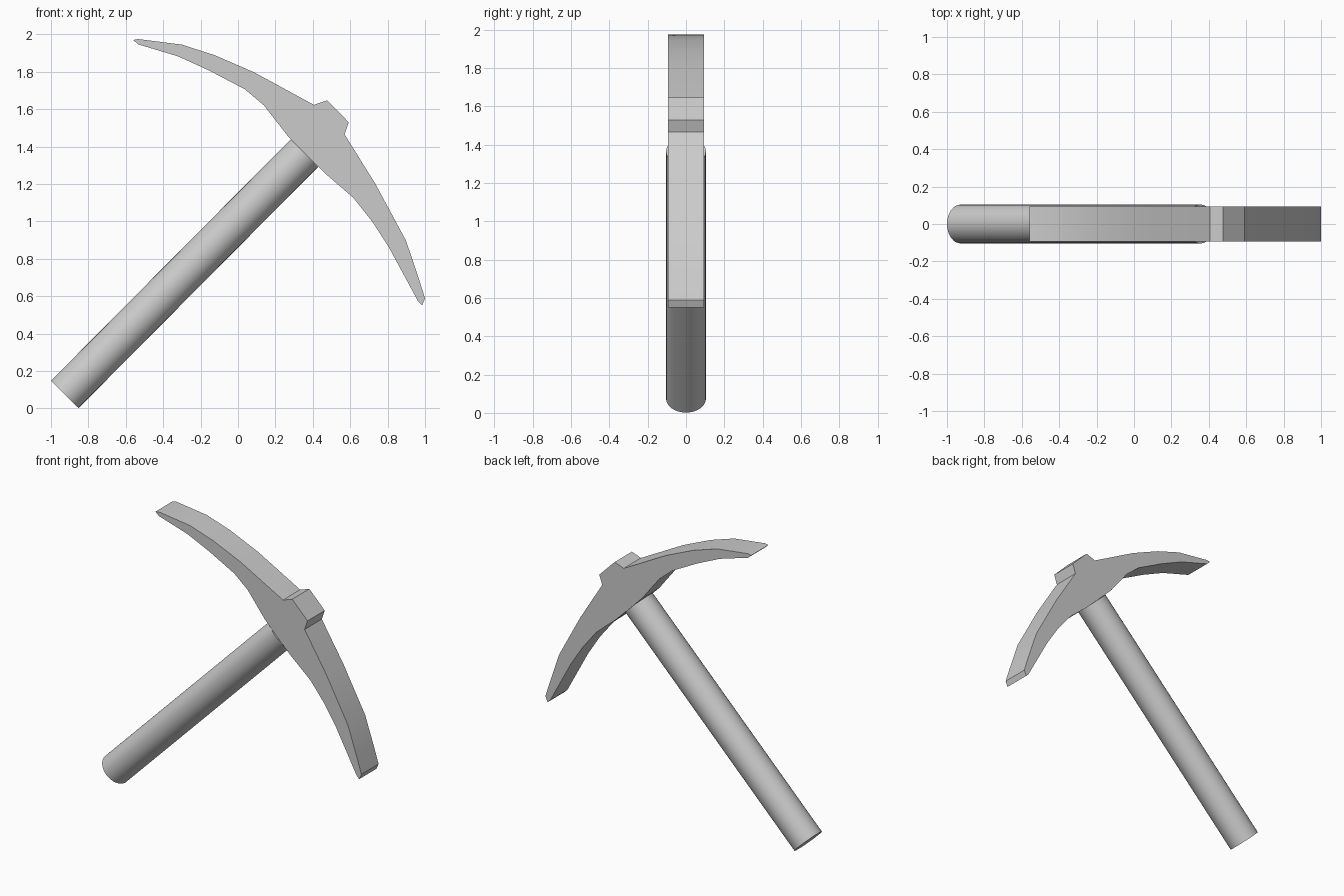
import bpy, bmesh, math
from mathutils import Vector

if "Cube" in bpy.data.objects:
    bpy.data.objects.remove(bpy.data.objects["Cube"])


def smooth(ob):
    bpy.ops.object.select_all(action='DESELECT')
    ob.select_set(True)
    bpy.context.view_layer.objects.active = ob
    bpy.ops.object.shade_smooth_by_angle(angle=math.radians(30))


# Curved double-ended head: side profile (x, z) extruded through y
profile = [
    (-0.56, 1.97), (-0.535, 1.975), (-0.30, 1.945), (-0.123, 1.888), (0.086, 1.797),
    (0.406, 1.623), (0.476, 1.647), (0.592, 1.53), (0.57, 1.465),          # top boss
    (0.733, 1.203), (0.898, 0.898), (0.968, 0.69), (1.0, 0.588),
    (0.984, 0.551), (0.963, 0.572), (0.807, 0.861), (0.717, 1.0), (0.615, 1.128),
    (0.465, 1.257), (0.267, 1.455), (0.139, 1.62), (0.037, 1.706),         # underside
    (-0.155, 1.807), (-0.32, 1.882), (-0.535, 1.947),
]
half = 0.093
bm = bmesh.new()
face = bm.faces.new([bm.verts.new((x, -half, z)) for x, z in profile])
ext = bmesh.ops.extrude_face_region(bm, geom=[face])
moved = [g for g in ext["geom"] if isinstance(g, bmesh.types.BMVert)]
bmesh.ops.translate(bm, verts=moved, vec=(0, 2 * half, 0))
bmesh.ops.recalc_face_normals(bm, faces=bm.faces)
mesh = bpy.data.meshes.new("pick_head")
bm.to_mesh(mesh)
bm.free()
head = bpy.data.objects.new("pick_head", mesh)
bpy.context.collection.objects.link(head)
smooth(head)

# Round handle, butting against the underside of the head
a, b = Vector((-0.926, 0, 0.075)), Vector((0.355, 0, 1.365))
bpy.ops.mesh.primitive_cylinder_add(
    vertices=32, radius=0.104, depth=(b - a).length, location=(a + b) / 2,
    rotation=(b - a).to_track_quat('Z', 'Y').to_euler())
handle = bpy.context.object
handle.name = "handle"
smooth(handle)
